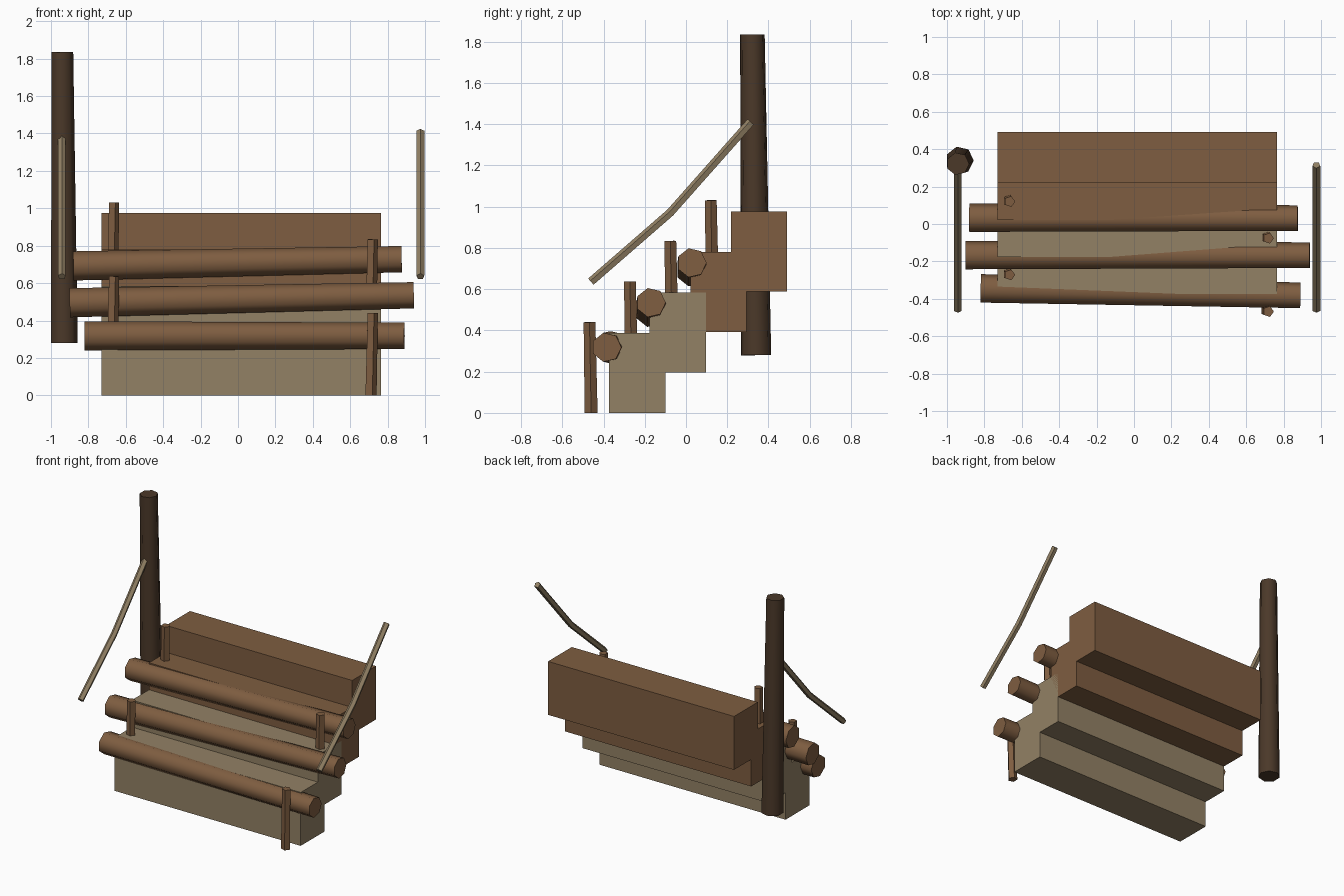
import bpy, bmesh, math
from mathutils import Vector

cube = bpy.data.objects.get("Cube")
if cube:
    bpy.data.objects.remove(cube)


def material(name, color):
    m = bpy.data.materials.new(name)
    m.use_nodes = True
    m.diffuse_color = (*color, 1)
    m.node_tree.nodes["Principled BSDF"].inputs["Base Color"].default_value = (*color, 1)
    return m


EARTH = material("packed earth", (0.29, 0.22, 0.13))
WOOD = material("brown wood", (0.21, 0.11, 0.052))
BARK = material("dark bark", (0.07, 0.04, 0.022))
ROPE = material("pale rope", (0.29, 0.22, 0.13))


def finish(name, bm, mat, smooth=False):
    bmesh.ops.recalc_face_normals(bm, faces=bm.faces)
    mesh = bpy.data.meshes.new(name)
    bm.to_mesh(mesh)
    bm.free()
    mesh.materials.append(mat)
    obj = bpy.data.objects.new(name, mesh)
    bpy.context.collection.objects.link(obj)
    if smooth:
        bpy.ops.object.select_all(action="DESELECT")
        obj.select_set(True)
        bpy.context.view_layer.objects.active = obj
        bpy.ops.object.shade_smooth_by_angle(angle=math.radians(60))
    return obj


def box(name, low, high, mat):
    bm = bmesh.new()
    bmesh.ops.create_cube(bm, size=1)
    for v in bm.verts:
        v.co = [(a + b) / 2 + c * (b - a) for a, b, c in zip(low, high, v.co)]
    finish(name, bm, mat)


def pole(name, points, radii, sides, mat, up, smooth=True):
    """Tapered prism along points; the first corner of each ring faces up."""
    pts = [Vector(p) for p in points]
    bm = bmesh.new()
    rings = []
    for i, (p, r) in enumerate(zip(pts, radii)):
        along = (pts[min(i + 1, len(pts) - 1)] - pts[max(i - 1, 0)]).normalized()
        side = along.cross(Vector(up)).normalized()
        top = side.cross(along)
        turns = [2 * math.pi * k / sides for k in range(sides)]
        rings.append([bm.verts.new(p + r * (top * math.cos(t) + side * math.sin(t)))
                      for t in turns])
    for a, b in zip(rings, rings[1:]):
        for k in range(sides):
            n = (k + 1) % sides
            bm.faces.new((a[k], a[n], b[n], b[k]))
    bm.faces.new(rings[0])
    bm.faces.new(rings[-1])
    finish(name, bm, mat, smooth)


# Overlapping stair blocks, the lower two earth and the upper two wood
for i in range(4):
    y, z = -0.373 + 0.197 * i, 0.196 * i
    box(f"step_{i + 1}", (-0.73, y, z), (0.765, y + 0.273, z + 0.388),
        EARTH if i < 2 else WOOD)

# Logs laid along the step edges
logs = [((-0.82, -0.348, 0.318), (0.89, -0.385, 0.318)),
        ((-0.9, -0.17, 0.495), (0.94, -0.17, 0.535)),
        ((-0.88, 0.03, 0.692), (0.875, 0.028, 0.728))]
for i, ends in enumerate(logs):
    pole(f"log_{i + 1}", ends, (0.08, 0.072), 7, WOOD, (0, 1, 0))

# Stakes on alternating sides holding the logs
for i in range(4):
    x = 0.708 if i % 2 == 0 else -0.675
    y, z = -0.465 + 0.196 * i, 0.197 * i
    pole(f"stake_{i + 1}", ((x, y + 0.005, z), (x + 0.01, y - 0.003, z + 0.44)),
         (0.033, 0.03), 5, WOOD, (1, 0, 0))

# Tall corner post
pole("corner_post", ((-0.932, 0.34, 0.28), (-0.942, 0.322, 1.835)),
     (0.075, 0.061), 7, BARK, (1, 0, 0))

# Bent handrails on both sides
for side, x in (("right", -0.942), ("left", 0.975)):
    pole(f"handrail_{side}", ((x, -0.46, 0.635), (x, -0.075, 0.97), (x, 0.315, 1.41)),
         (0.022, 0.022, 0.022), 5, ROPE, (0, 0, 1))
